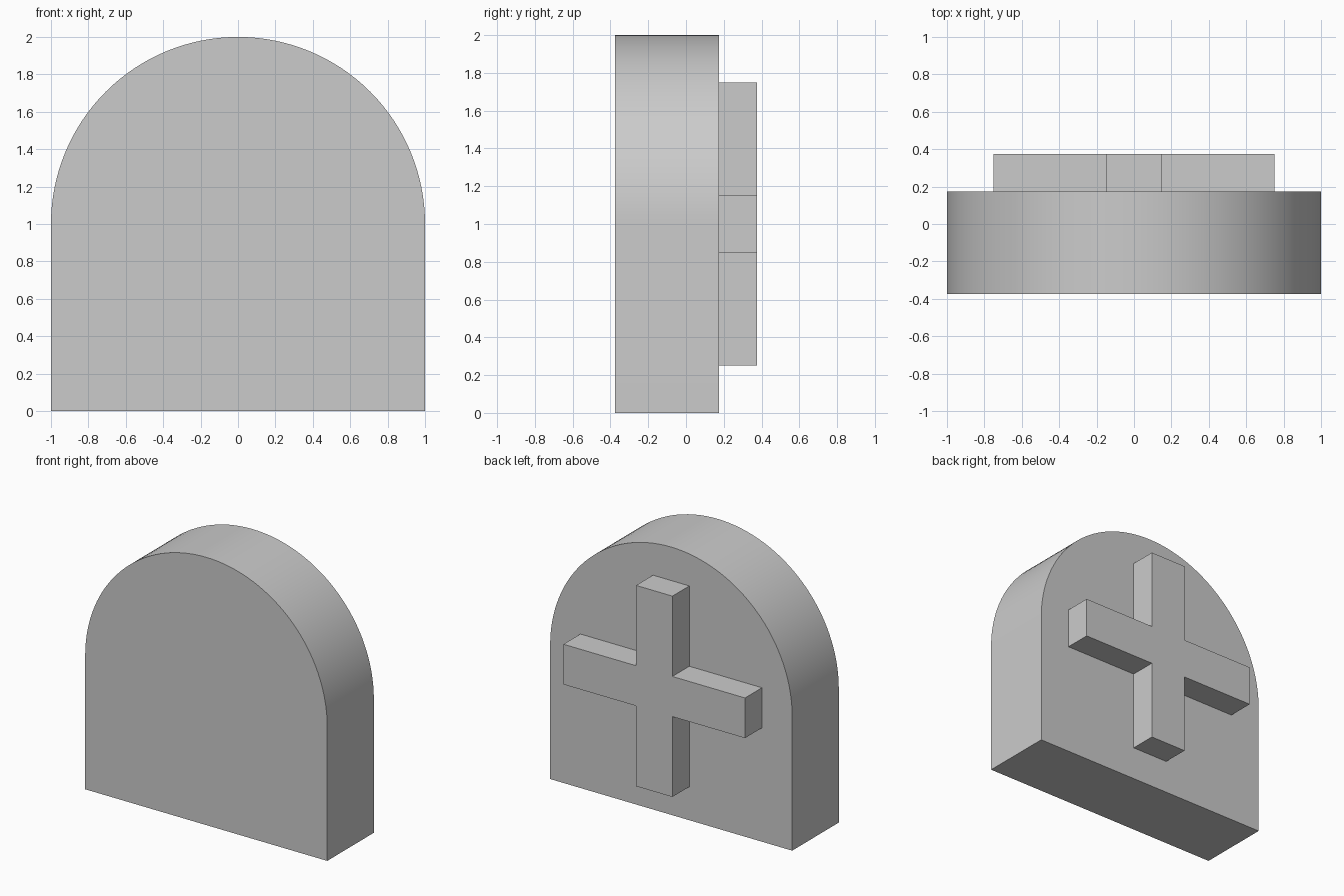
import bpy, bmesh, math

if "Cube" in bpy.data.objects:
    bpy.data.objects.remove(bpy.data.objects["Cube"])


def extrude_profile(name, points, y0, y1):
    """Extrude an (x, z) outline from y0 to y1."""
    bm = bmesh.new()
    face = bm.faces.new([bm.verts.new((x, y0, z)) for x, z in points])
    geom = bmesh.ops.extrude_face_region(bm, geom=[face])["geom"]
    verts = [g for g in geom if isinstance(g, bmesh.types.BMVert)]
    bmesh.ops.translate(bm, verts=verts, vec=(0, y1 - y0, 0))
    bmesh.ops.recalc_face_normals(bm, faces=bm.faces)
    mesh = bpy.data.meshes.new(name)
    bm.to_mesh(mesh)
    bm.free()
    obj = bpy.data.objects.new(name, mesh)
    bpy.context.collection.objects.link(obj)
    return obj


# Arched slab: square lower half, semicircular top
SEGMENTS = 64
arch = [(math.cos(math.pi * i / SEGMENTS), 1 + math.sin(math.pi * i / SEGMENTS))
        for i in range(SEGMENTS + 1)]
slab = extrude_profile("arched_slab", [(-1, 0), (1, 0)] + arch, -0.375, 0.175)
bpy.context.view_layer.objects.active = slab
slab.select_set(True)
bpy.ops.object.shade_smooth_by_angle(angle=math.radians(30))

# Raised cross on the back: one arm turned four times about the centre
ARM, HALF = 0.75, 0.15
outline = []
for k in range(4):
    c, s = round(math.cos(k * math.pi / 2)), round(math.sin(k * math.pi / 2))
    for x, z in ((ARM, -HALF), (ARM, HALF), (HALF, HALF)):
        outline.append((c * x - s * z, 1 + s * x + c * z))
extrude_profile("raised_cross", outline, 0.17, 0.375)
